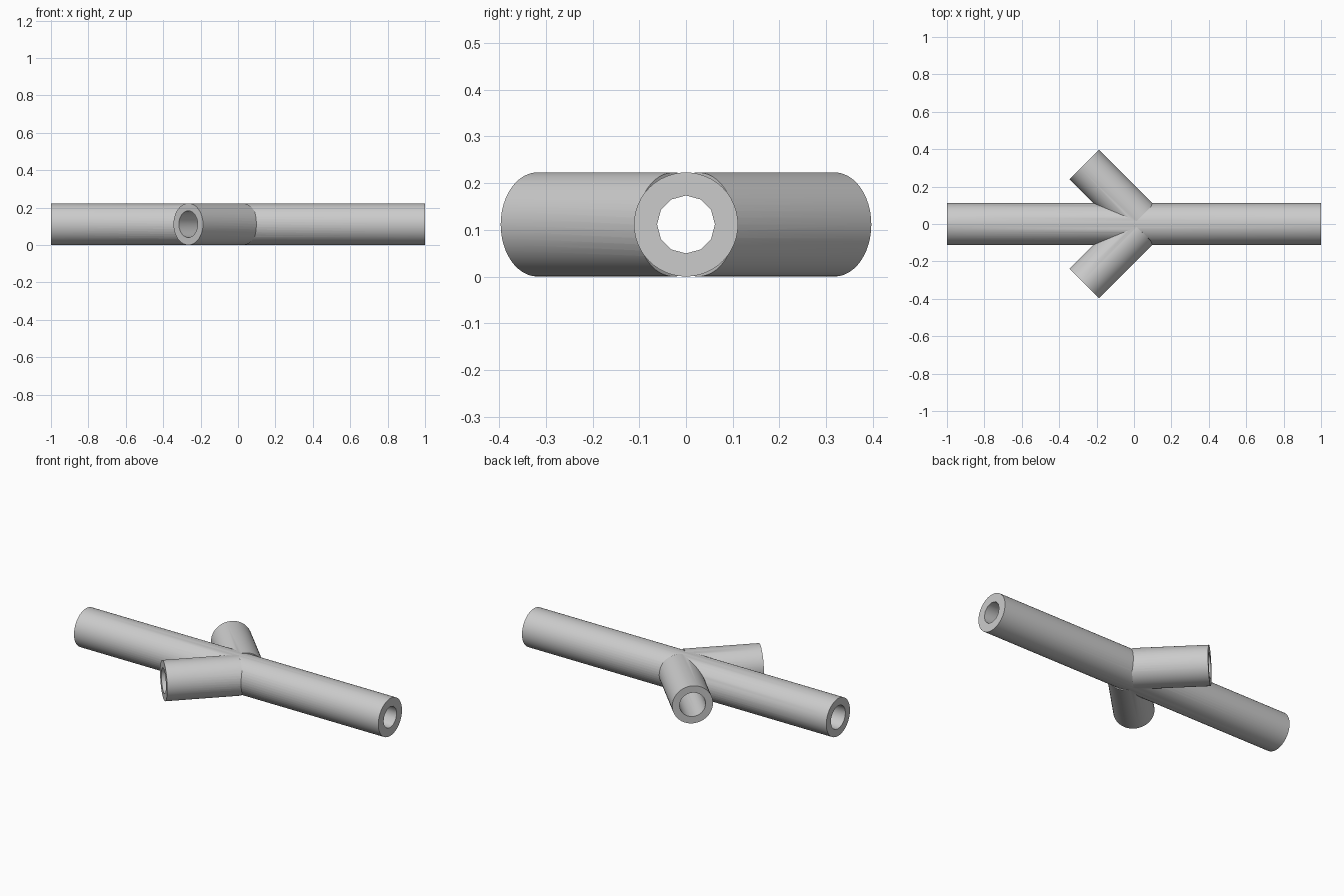
import bpy
from math import radians
from mathutils import Vector

if "Cube" in bpy.data.objects:
    bpy.data.objects.remove(bpy.data.objects["Cube"])

RADIUS = 0.1115
grey = bpy.data.materials.new("plain grey")
grey.use_nodes = True
colour = (0.6, 0.6, 0.6, 1)
grey.diffuse_color = colour
grey.node_tree.nodes["Principled BSDF"].inputs["Base Color"].default_value = colour


def rod(name, start, end, radius, sides):
    """Solid cylinder between two points in the plane of the pipe axes."""
    a, b = Vector((*start, RADIUS)), Vector((*end, RADIUS))
    bpy.ops.mesh.primitive_cylinder_add(vertices=sides, radius=radius, depth=(b - a).length)
    ob = bpy.context.object
    ob.name = name
    ob.data.transform((b - a).to_track_quat("Z", "Y").to_matrix().to_4x4())
    ob.location = (a + b) / 2
    ob.data.materials.append(grey)
    return ob


def combine(target, tool, operation):
    mod = target.modifiers.new(operation.lower(), "BOOLEAN")
    mod.object, mod.operation, mod.solver = tool, operation, "EXACT"
    bpy.context.view_layer.objects.active = target
    bpy.ops.object.modifier_apply(modifier=mod.name)
    bpy.data.objects.remove(tool)


# Main pipe with two slanted branches, each ending in a square cut at the joint
pipe = rod("branched_pipe", (-1, 0), (1, 0), RADIUS, 48)
for side in (-1, 1):
    branch = rod("branch", (0.026, 0.026 * side), (-0.266, 0.318 * side), RADIUS, 48)
    combine(pipe, branch, "UNION")

# Bores: the main pipe narrows at the joint, the branches open into it
combine(pipe, rod("wide_bore", (-1.1, 0), (0, 0), 0.068, 24), "DIFFERENCE")
combine(pipe, rod("narrow_bore", (-0.1, 0), (1.1, 0), 0.062, 12), "DIFFERENCE")
for side in (-1, 1):
    bore = rod("branch_bore", (0.026, 0.026 * side), (-0.346, 0.398 * side), 0.071, 32)
    combine(pipe, bore, "DIFFERENCE")

# Smooth round walls, crisp rims and joints
bpy.ops.object.select_all(action="DESELECT")
pipe.select_set(True)
bpy.context.view_layer.objects.active = pipe
bpy.ops.object.shade_smooth_by_angle(angle=radians(31))
